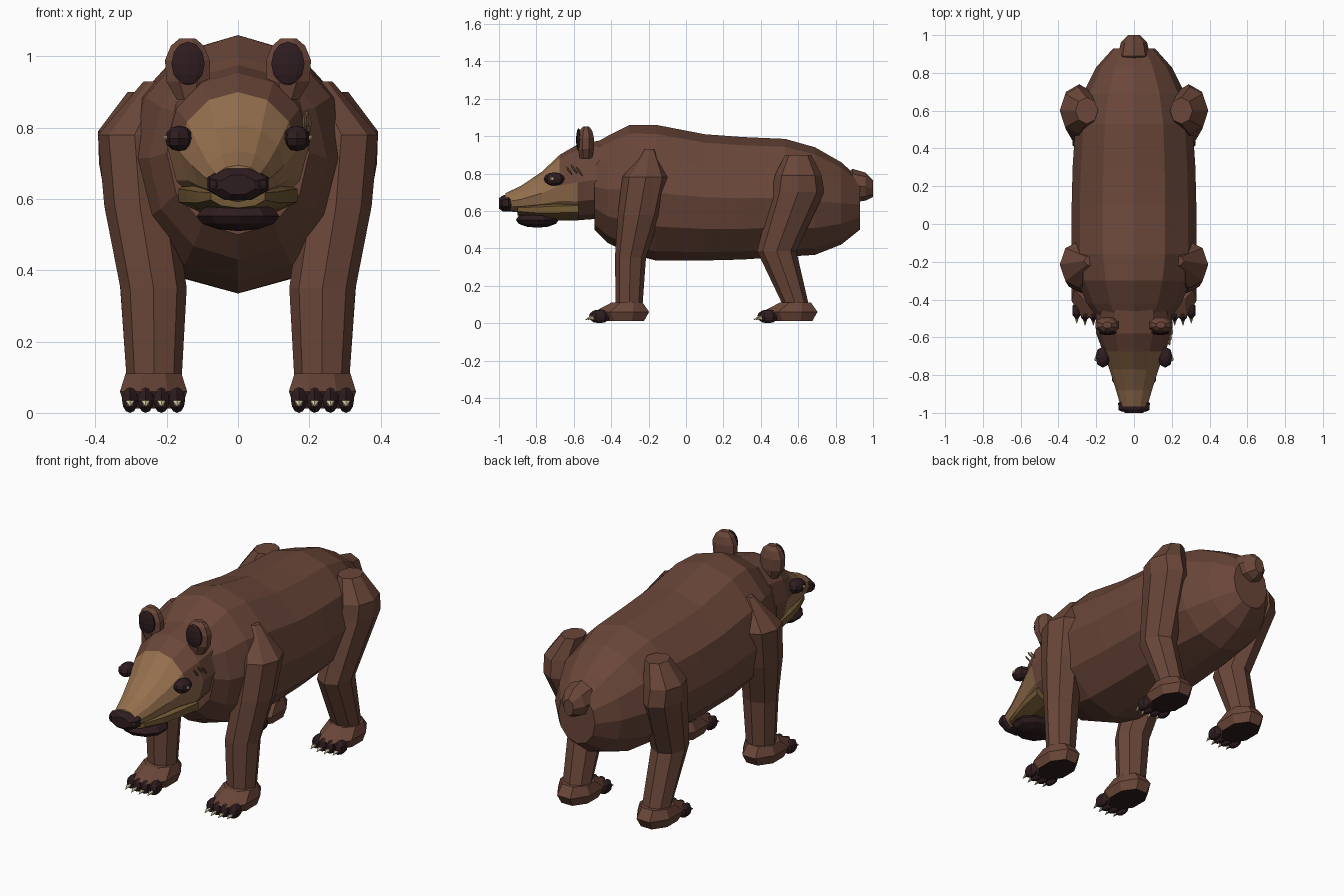
import bpy, bmesh, math
from mathutils import Matrix, Vector

cube = bpy.data.objects.get("Cube")
if cube:
    bpy.data.objects.remove(cube, do_unlink=True)


def material(name, r, g, b):
    m = bpy.data.materials.new(name)
    m.use_nodes = True
    m.diffuse_color = (r, g, b, 1)
    m.node_tree.nodes["Principled BSDF"].inputs["Base Color"].default_value = (r, g, b, 1)
    return m


FUR = material("brown fur", .145, .062, .041)
TAN = material("tan face", .30, .16, .075)
JAW = material("olive jaw", .17, .10, .035)
DARK = material("dark skin", .028, .012, .014)
CREAM = material("cream claw", .70, .60, .38)


def finish(name, bm, mats, rule=None):
    """Turn a bmesh into an object, colouring faces by an optional rule."""
    bmesh.ops.recalc_face_normals(bm, faces=bm.faces)
    bm.normal_update()
    for f in bm.faces:
        f.material_index = int(rule(f)) if rule else 0
    mesh = bpy.data.meshes.new(name)
    bm.to_mesh(mesh)
    bm.free()
    for m in mats:
        mesh.materials.append(m)
    ob = bpy.data.objects.new(name, mesh)
    bpy.context.collection.objects.link(ob)
    return ob


def loft(name, rings, axis, sides, mats, rule=None, turn=0.0):
    """Skin elliptical rings: (position, centre a, centre b, radius a, radius b)."""
    bm = bmesh.new()
    loops = []
    for p, ca, cb, ra, rb in rings:
        loop = []
        for i in range(sides):
            t = math.tau * (i + turn) / sides
            a, b = ca + ra * math.sin(t), cb + rb * math.cos(t)
            loop.append(bm.verts.new((a, p, b) if axis == "y" else (a, b, p)))
        loops.append(loop)
    for lo, hi in zip(loops, loops[1:]):
        for i in range(sides):
            j = (i + 1) % sides
            bm.faces.new((lo[i], lo[j], hi[j], hi[i]))
    bm.faces.new(loops[0])
    bm.faces.new(loops[-1])
    return finish(name, bm, mats, rule)


def spans(rows):
    """Rows of (y, bottom, top, half width) as centred rings."""
    return [(y, 0, (lo + hi) / 2, w, (hi - lo) / 2) for y, lo, hi, w in rows]


def blob(name, centre, size, mat, tilt=None, segs=8, rows=6):
    bm = bmesh.new()
    rot = tilt or Matrix.Identity(4)
    bmesh.ops.create_uvsphere(bm, u_segments=segs, v_segments=rows, radius=1,
                              matrix=Matrix.Translation(centre) @ rot @ Matrix.Diagonal((*size, 1)))
    return finish(name, bm, [mat])


# Body
loft("body", spans([(-.49, .50, .96, .20), (-.42, .43, 1.0, .25), (-.30, .37, 1.06, .30),
                    (-.16, .335, 1.06, .33), (.10, .335, 1.01, .33), (.30, .34, .995, .325),
                    (.53, .355, .985, .31), (.69, .365, .94, .27), (.83, .42, .86, .20),
                    (.93, .50, .77, .11)]), "y", 12, [FUR])
# Tail
loft("tail", [(.84, 0, .72, .06, .06), (.89, 0, .735, .085, .09),
              (.96, 0, .73, .07, .075), (1.0, 0, .72, .03, .045)], "y", 8, [FUR])


# Head with a tan mask on the front
def mask(f):
    c = f.calc_center_median()
    return c.y < -.66 or (c.y < -.60 and c.z < .70)


loft("head", spans([(-.44, .56, .98, .20), (-.58, .55, .955, .20), (-.675, .57, .90, .165),
                    (-.77, .58, .81, .13), (-.88, .59, .735, .095), (-.965, .60, .695, .07)]),
     "y", 12, [FUR, TAN], mask)
loft("lower_jaw", spans([(-.575, .55, .67, .175), (-.70, .55, .665, .15),
                         (-.80, .555, .655, .12), (-.90, .575, .64, .08)]), "y", 10, [JAW])
blob("lower_lip", (0, -.795, .552), (.122, .115, .042), DARK, segs=10)

# Nose and nostrils
loft("nose", [(-.925, 0, .645, .07, .04), (-.95, 0, .643, .092, .05),
              (-.98, 0, .64, .085, .046), (-1.0, 0, .64, .05, .03)], "y", 8, [DARK], turn=.5)

for side, s in (("left", 1), ("right", -1)):
    blob(side + "_nostril", (s * .062, -.975, .64), (.022, .02, .02), DARK, segs=6)

    # Ears
    loft(side + "_ear", [(.88, s * .135, -.535, .04, .035), (.93, s * .14, -.535, .066, .046),
                         (.99, s * .142, -.535, .068, .046), (1.03, s * .142, -.535, .05, .036),
                         (1.05, s * .142, -.535, .025, .018)], "z", 8, [FUR], turn=.5)
    blob(side + "_inner_ear", (s * .14, -.574, .98), (.049, .014, .062), DARK, segs=10)

    # Eyes
    blob(side + "_eye", (s * .165, -.705, .77), (.04, .056, .036), DARK)
    blob(side + "_eye_glint", (s * .203, -.715, .772), (.006, .012, .008), CREAM, segs=6, rows=4)

    # Legs
    loft(side + "_front_leg", [(.06, s * .235, -.305, .075, .07), (.35, s * .237, -.297, .093, .083),
                               (.58, s * .275, -.25, .10, .115), (.78, s * .29, -.215, .103, .125),
                               (.93, s * .215, -.195, .05, .03)], "z", 8, [FUR])
    loft(side + "_back_leg", [(.06, s * .235, .60, .075, .065), (.385, s * .245, .485, .088, .105),
                              (.70, s * .29, .60, .10, .14), (.79, s * .295, .60, .098, .125),
                              (.90, s * .25, .60, .06, .07)], "z", 8, [FUR])

    # Feet with dark soles, toes and claws
    for end, dy in (("front", 0), ("back", .90)):
        label = side + "_" + end
        loft(label + "_foot", [(.012, s * .237, dy - .335, .085, .12), (.06, s * .237, dy - .345, .102, .16),
                               (.11, s * .237, dy - .315, .085, .09)], "z", 8, [FUR, DARK],
             lambda f: f.normal.z < -.7, turn=.5)
        for i in range(4):
            k = i - 1.5
            x = s * .237 + k * .044
            y = dy - .475 + abs(k) * .012
            blob(f"{label}_toe_{i + 1}", (x, y, .036), (.026, .05, .036), DARK, segs=6)
            bm = bmesh.new()
            bmesh.ops.create_cone(bm, cap_ends=True, segments=5, radius1=.012, radius2=.001, depth=.035,
                                  matrix=Matrix.Translation((x, y - .053, .024))
                                  @ Matrix.Rotation(math.radians(110), 4, "X"))
            finish(f"{label}_claw_{i + 1}", bm, [CREAM])

# Scars on the left cheek
for i, (y, z) in enumerate([(-.625, .815), (-.60, .825), (-.57, .81)]):
    tilt = Matrix.Rotation(math.radians(35), 4, "X")
    blob(f"cheek_scar_{i + 1}", (.187 + .006 * i, y, z), (.008, .005, .03), TAN, tilt, 6, 4)
